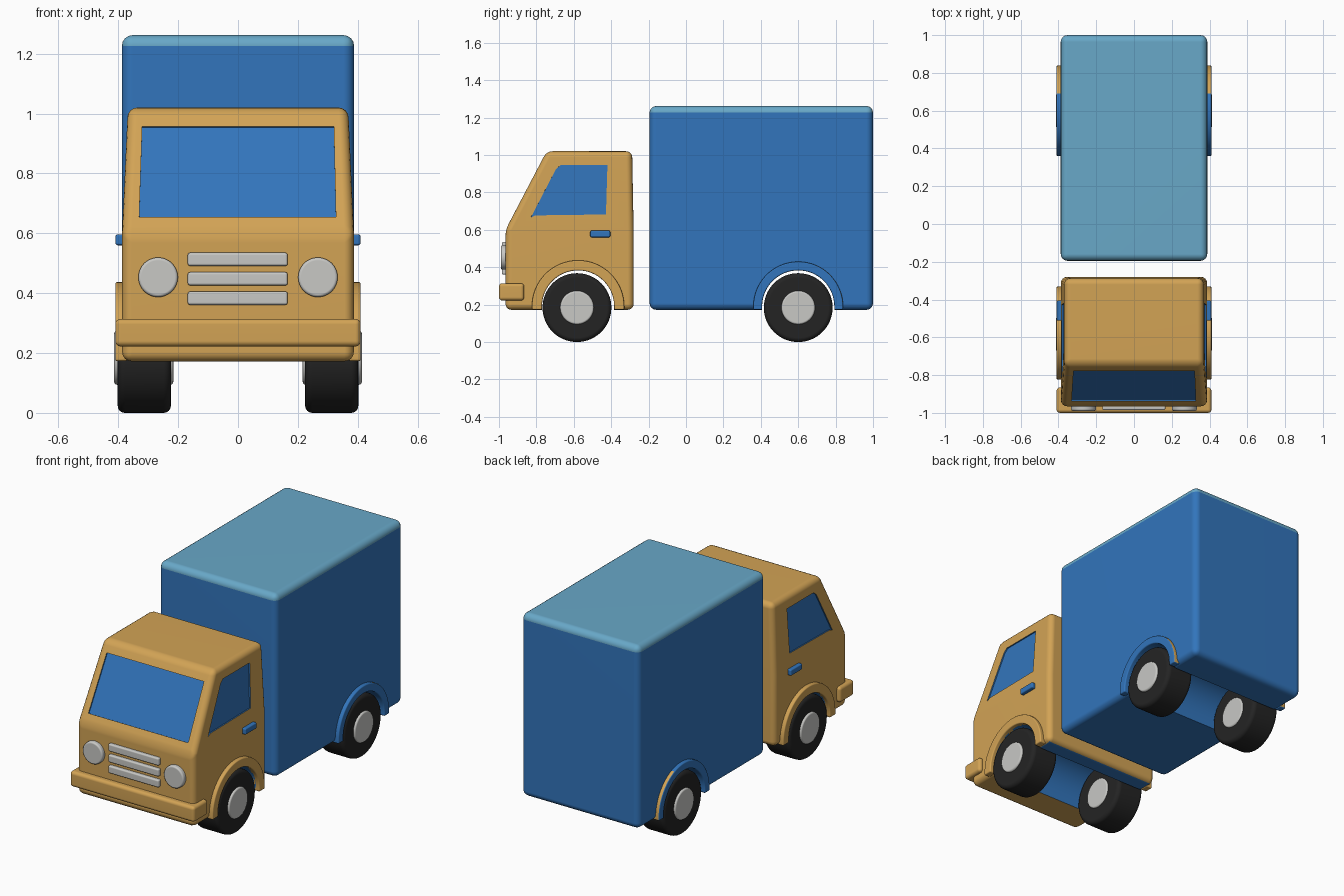
import bpy, bmesh, math
from mathutils import Vector

if "Cube" in bpy.data.objects:
    bpy.data.objects.remove(bpy.data.objects["Cube"])


def material(name, r, g, b):
    m = bpy.data.materials.new(name)
    lin = [((c / 255 + 0.055) / 1.055) ** 2.4 for c in (r, g, b)]
    m.diffuse_color = (*lin, 1)
    m.use_nodes = True
    m.node_tree.nodes["Principled BSDF"].inputs["Base Color"].default_value = m.diffuse_color
    return m


TAN = material("tan paint", 210, 163, 85)
BLUE = material("blue paint", 50, 117, 188)
SKY = material("light blue roof", 104, 168, 200)
GREY = material("light grey metal", 200, 200, 197)
BLACK = material("black rubber", 36, 36, 36)


def make(name, bm, *mats):
    bmesh.ops.recalc_face_normals(bm, faces=bm.faces)
    me = bpy.data.meshes.new(name)
    bm.to_mesh(me)
    bm.free()
    ob = bpy.data.objects.new(name, me)
    bpy.context.collection.objects.link(ob)
    for m in mats:
        me.materials.append(m)
    return ob


def apply(ob, mod):
    bpy.ops.object.select_all(action='DESELECT')
    ob.select_set(True)
    bpy.context.view_layer.objects.active = ob
    bpy.ops.object.modifier_apply(modifier=mod.name)


def bevel(ob, width, segments=4, angle=30):
    b = ob.modifiers.new("bevel", 'BEVEL')
    b.width, b.segments = width, segments
    b.limit_method, b.angle_limit = 'ANGLE', math.radians(angle)
    apply(ob, b)


def smooth(ob):
    bpy.ops.object.select_all(action='DESELECT')
    ob.select_set(True)
    bpy.context.view_layer.objects.active = ob
    bpy.ops.object.shade_smooth_by_angle(angle=math.radians(35))
    w = ob.modifiers.new("weighted normals", 'WEIGHTED_NORMAL')
    w.keep_sharp = True


def cut(ob, cutter):
    b = ob.modifiers.new("cut", 'BOOLEAN')
    b.operation, b.solver, b.object = 'DIFFERENCE', 'EXACT', cutter
    b.material_mode = 'TRANSFER'
    apply(ob, b)
    bpy.data.objects.remove(cutter)


def box(name, x, y, z, width, mat):
    """Rounded box from min/max pairs."""
    bm = bmesh.new()
    bmesh.ops.create_cube(bm, size=1)
    for v in bm.verts:
        v.co = [lo + (hi - lo) * (c + 0.5) for (lo, hi), c in zip((x, y, z), v.co)]
    ob = make(name, bm, mat)
    bevel(ob, width)
    return ob


def prism(name, pts, vec, *mats):
    bm = bmesh.new()
    f = bm.faces.new([bm.verts.new(p) for p in pts])
    r = bmesh.ops.extrude_face_region(bm, geom=[f], use_keep_orig=True)
    for v in r['geom']:
        if isinstance(v, bmesh.types.BMVert):
            v.co += Vector(vec)
    return make(name, bm, *mats)


def cylinder(name, centre, radius, depth, axis, width, mat, sides=48):
    bm = bmesh.new()
    bmesh.ops.create_cone(bm, cap_ends=True, segments=sides,
                          radius1=radius, radius2=radius, depth=depth)
    for v in bm.verts:
        x, y, z = v.co
        v.co = Vector(centre) + Vector((z, x, y) if axis == 'x' else (x, z, y))
    ob = make(name, bm, mat)
    bevel(ob, width)
    smooth(ob)
    return ob


def arc(x, yc, r, foot, n=32):
    """Half circle with straight legs down to the foot height."""
    pts = [(x, yc + r * math.cos(math.pi * i / n), 0.19 + r * math.sin(math.pi * i / n))
           for i in range(n + 1)]
    return [(x, yc + r, foot)] + pts + [(x, yc - r, foot)]


def cut_well(ob, yc):
    cut(ob, prism("well_cutter", arc(-0.6, yc, 0.193, 0.1), (1.2, 0, 0), BLUE))


def cut_window(ob, pts, outward):
    p = [Vector(q) for q in pts]
    n = (p[1] - p[0]).cross(p[2] - p[0]).normalized()
    if n.dot(Vector(outward)) < 0:
        n = -n
    cut(ob, prism("window_cutter", [q - n * 0.008 for q in p], n * 0.06, BLUE))


# Cargo box with a light blue roof
cargo = box("cargo_box", (-0.388, 0.388), (-0.195, 1.0), (0.172, 1.262), 0.036, BLUE)
cargo.data.materials.append(SKY)
for f in cargo.data.polygons:
    if f.center.z > 1.227:
        f.material_index = 1
cut_well(cargo, 0.6)
smooth(cargo)

# Cab: three rectangular rings, bevelled
bm = bmesh.new()
rings = []
for z, hw, y0, y1 in ((0.172, 0.387, -0.965, -0.28), (0.6, 0.387, -0.965, -0.28),
                      (1.02, 0.368, -0.745, -0.288)):
    rings.append([bm.verts.new((x, y, z)) for x, y in
                  ((-hw, y0), (hw, y0), (hw, y1), (-hw, y1))])
bm.faces.new(rings[0])
bm.faces.new(rings[2])
for a, b in zip(rings, rings[1:]):
    for i in range(4):
        j = (i + 1) % 4
        bm.faces.new((a[i], a[j], b[j], b[i]))
cab = make("cab", bm, TAN, BLUE)
bevel(cab, 0.032, angle=15)
cut_well(cab, -0.577)

# Windscreen and side windows, slightly recessed
def slope_y(z):
    return -0.965 + (z - 0.6) * 0.22 / 0.42


def side_x(z):
    return 0.387 - (z - 0.6) * 0.019 / 0.42


cut_window(cab, [(x, slope_y(z), z) for x, z in
                 ((-0.33, 0.655), (0.327, 0.655), (0.32, 0.957), (-0.32, 0.957))], (0, -1, 0))
for s in (-1, 1):
    cut_window(cab, [(s * side_x(z), y, z) for y, z in
                     ((-0.83, 0.665), (-0.805, 0.677), (-0.428, 0.682), (-0.42, 0.946),
                      (-0.67, 0.946), (-0.695, 0.925))], (s, 0, 0))
# Blue underside behind the front wheels
for f in cab.data.polygons:
    if f.normal.z < -0.9 and f.center.y > -0.4 and f.center.z < 0.2:
        f.material_index = 1
smooth(cab)

# Bumper, grille bars and headlights
smooth(box("front_bumper", (-0.41, 0.41), (-1.0, -0.865), (0.222, 0.314), 0.018, TAN))
for i, z in enumerate((0.383, 0.448, 0.513)):
    smooth(box(f"grille_bar_{i + 1}", (-0.168, 0.166), (-0.985, -0.95),
               (z - 0.022, z + 0.022), 0.008, GREY))

for s, side in ((-1, "left"), (1, "right")):
    cylinder(f"headlight_{side}", (s * 0.267, -0.967, 0.453), 0.066, 0.045, 'y', 0.01, GREY)
    # Door handle
    smooth(box(f"door_handle_{side}", sorted((s * 0.375, s * 0.409)), (-0.512, -0.405),
               (0.56, 0.596), 0.007, BLUE))
    for end, yc, yw, r, mats in (("front", -0.577, -0.583, 0.247, (TAN,)),
                                 ("rear", 0.6, 0.6, 0.24, (BLUE, TAN))):
        # Wheel arch trim; the rear one has a tan outer rim at the back
        pts = arc(s * 0.37, yc, r, 0.173) + arc(s * 0.37, yc, 0.193, 0.173)[::-1]
        arch = prism(f"wheel_arch_{end}_{side}", pts, (s * 0.04, 0, 0), *mats)
        bevel(arch, 0.007, 3, 40)
        if end == "rear":
            for f in arch.data.polygons:
                out = Vector((0, f.center.y - yc, f.center.z - 0.19))
                if f.center.y > 0.69 and out.length > 0.225 and f.normal.dot(out.normalized()) > 0.8:
                    f.material_index = 1
        smooth(arch)
        # Wheel and hub
        cylinder(f"tyre_{end}_{side}", (s * 0.313, yw, 0.184), 0.184, 0.178, 'x', 0.024, BLACK, 64)
        cylinder(f"hub_{end}_{side}", (s * 0.315, yw, 0.184), 0.09, 0.198, 'x', 0.01, GREY)
